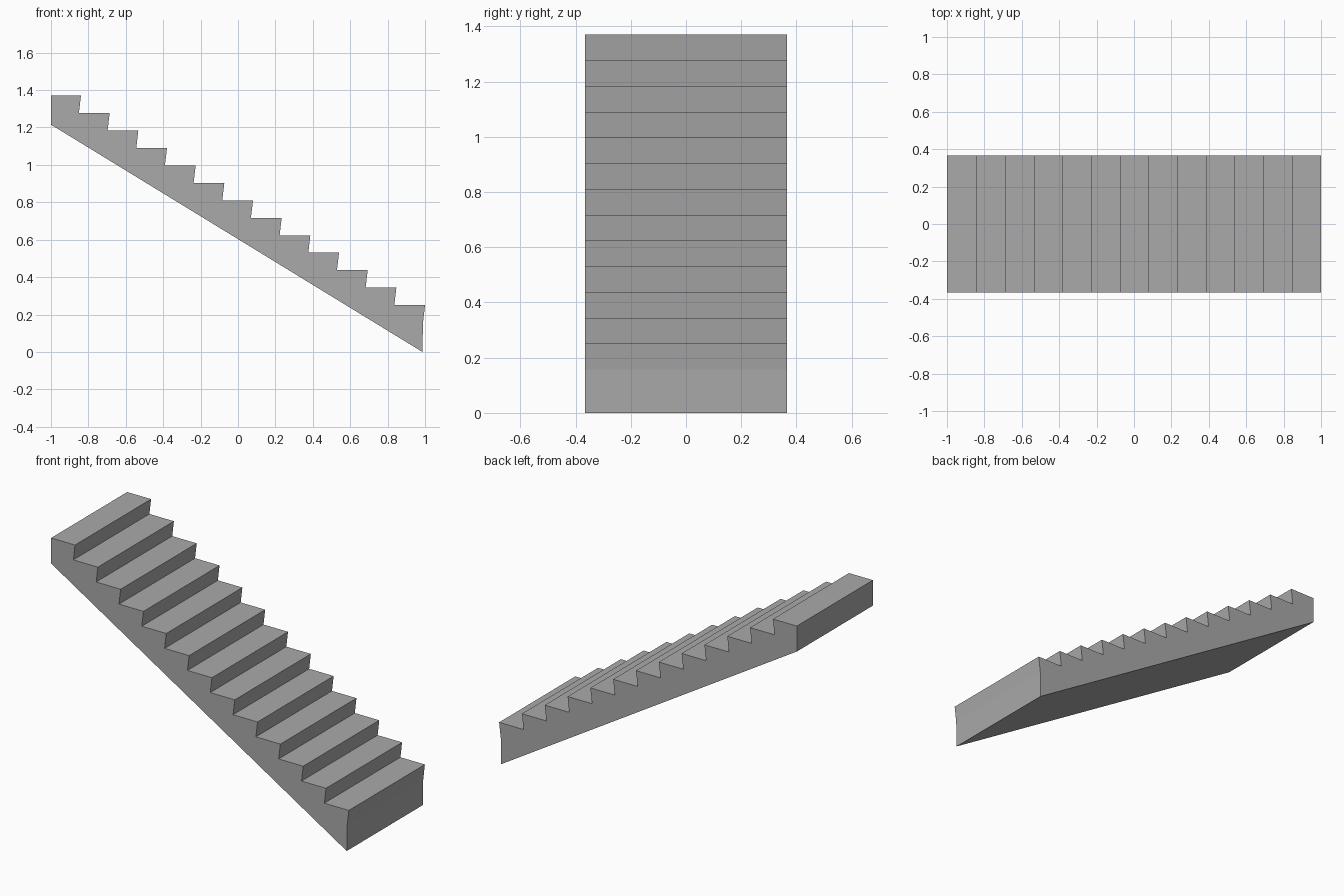
import bpy
import bmesh

cube = bpy.data.objects.get("Cube")
if cube:
    bpy.data.objects.remove(cube, do_unlink=True)

STEPS = 13
TOP, GOING, RISE = 1.37, 0.1533, 0.0933
RAKE = 0.011           # each riser leans back under its nosing
HALF_WIDTH = 0.365

# Concrete material
concrete = bpy.data.materials.new("grey_concrete")
concrete.use_nodes = True
colour = (0.4, 0.4, 0.4, 1)
concrete.diffuse_color = colour
concrete.node_tree.nodes["Principled BSDF"].inputs["Base Color"].default_value = colour

# Side profile: stepped top edge, sloping underside
profile = [(-1, TOP)]
for i in range(STEPS):
    nose = 1 - (STEPS - 1 - i) * GOING
    z = TOP - i * RISE
    profile += [(nose, z), (nose - RAKE, z - RISE)]
profile += [(0.986, 0), (-1, 1.215)]

# Extrude the profile across the width of the flight
bm = bmesh.new()
side = bm.faces.new([bm.verts.new((x, -HALF_WIDTH, z)) for x, z in profile])
extruded = bmesh.ops.extrude_face_region(bm, geom=[side], use_keep_orig=True)
far_verts = [g for g in extruded["geom"] if isinstance(g, bmesh.types.BMVert)]
bmesh.ops.translate(bm, verts=far_verts, vec=(0, 2 * HALF_WIDTH, 0))
bmesh.ops.recalc_face_normals(bm, faces=bm.faces[:])

mesh = bpy.data.meshes.new("stair_flight")
bm.to_mesh(mesh)
bm.free()
mesh.materials.append(concrete)
flight = bpy.data.objects.new("stair_flight", mesh)
bpy.context.collection.objects.link(flight)
